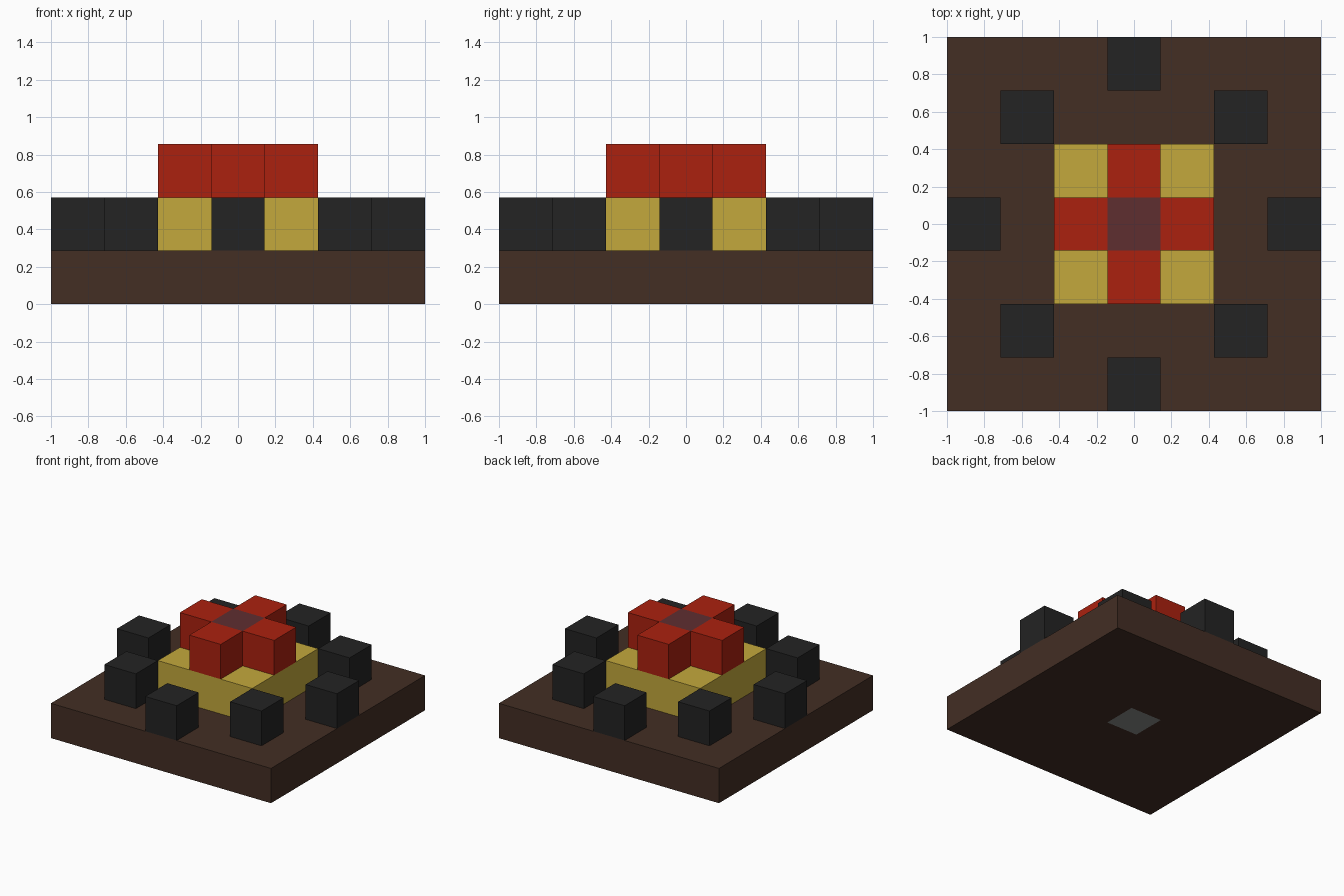
import bpy
import bmesh

cube = bpy.data.objects.get("Cube")
if cube:
    bpy.data.objects.remove(cube, do_unlink=True)

U = 2 / 7  # edge length of one block


def linear(c):
    c /= 255
    return c / 12.92 if c <= 0.04045 else ((c + 0.055) / 1.055) ** 2.4


def material(name, *rgb):
    colour = (*[linear(c) for c in rgb], 1)
    mat = bpy.data.materials.new(name)
    mat.use_nodes = True
    mat.diffuse_color = colour
    bsdf = mat.node_tree.nodes["Principled BSDF"]
    bsdf.inputs["Base Color"].default_value = colour
    bsdf.inputs["Roughness"].default_value = 0.9
    return mat


brown = material("dark brown", 67, 46, 36)
black = material("charcoal", 35, 35, 35)
yellow = material("mustard yellow", 196, 169, 60)
red = material("brick red", 171, 33, 15)
maroon = material("dull maroon", 95, 46, 48)
grey = material("stone grey", 136, 138, 136)


def slab(name, mat, width, x=0, y=0, level=0):
    """Square slab one block high, subdivided into block-sized cells."""
    bm = bmesh.new()
    bmesh.ops.create_grid(bm, x_segments=width, y_segments=width, size=width * U / 2)
    # Keep the bottom sheet and raise a copy of it for the walls and top
    bottom = bm.faces[:]
    top = bmesh.ops.extrude_face_region(bm, geom=bottom, use_keep_orig=True)["geom"]
    raised = [v for v in top if isinstance(v, bmesh.types.BMVert)]
    bmesh.ops.translate(bm, verts=raised, vec=(0, 0, U))
    bmesh.ops.recalc_face_normals(bm, faces=bm.faces[:])
    mesh = bpy.data.meshes.new(name)
    bm.to_mesh(mesh)
    bm.free()
    mesh.materials.append(mat)
    obj = bpy.data.objects.new(name, mesh)
    obj.location = (x * U, y * U, level * U)
    bpy.context.collection.objects.link(obj)
    return obj


# Base with a grey cell in the middle of its underside
base = slab("base", brown, 7)
base.data.materials.append(grey)
for face in base.data.polygons:
    if face.center.length < U / 4:
        face.material_index = 1

# Raised middle tier
slab("middle_tier", yellow, 3, level=1)

# Ring of stones: four on the edges, four on the diagonals
ring = [(3, 0), (0, 3), (-3, 0), (0, -3)]
ring += [(x, y) for x in (-2, 2) for y in (-2, 2)]
for i, (x, y) in enumerate(ring):
    slab(f"ring_stone_{i + 1}", black, 1, x, y, 1)

# Cross on top, with its centre block
for name, x, y in (("left", 1, 0), ("right", -1, 0), ("front", 0, -1), ("back", 0, 1)):
    slab(f"cross_{name}", red, 1, x, y, 2)
slab("cross_centre", maroon, 1, level=2)
